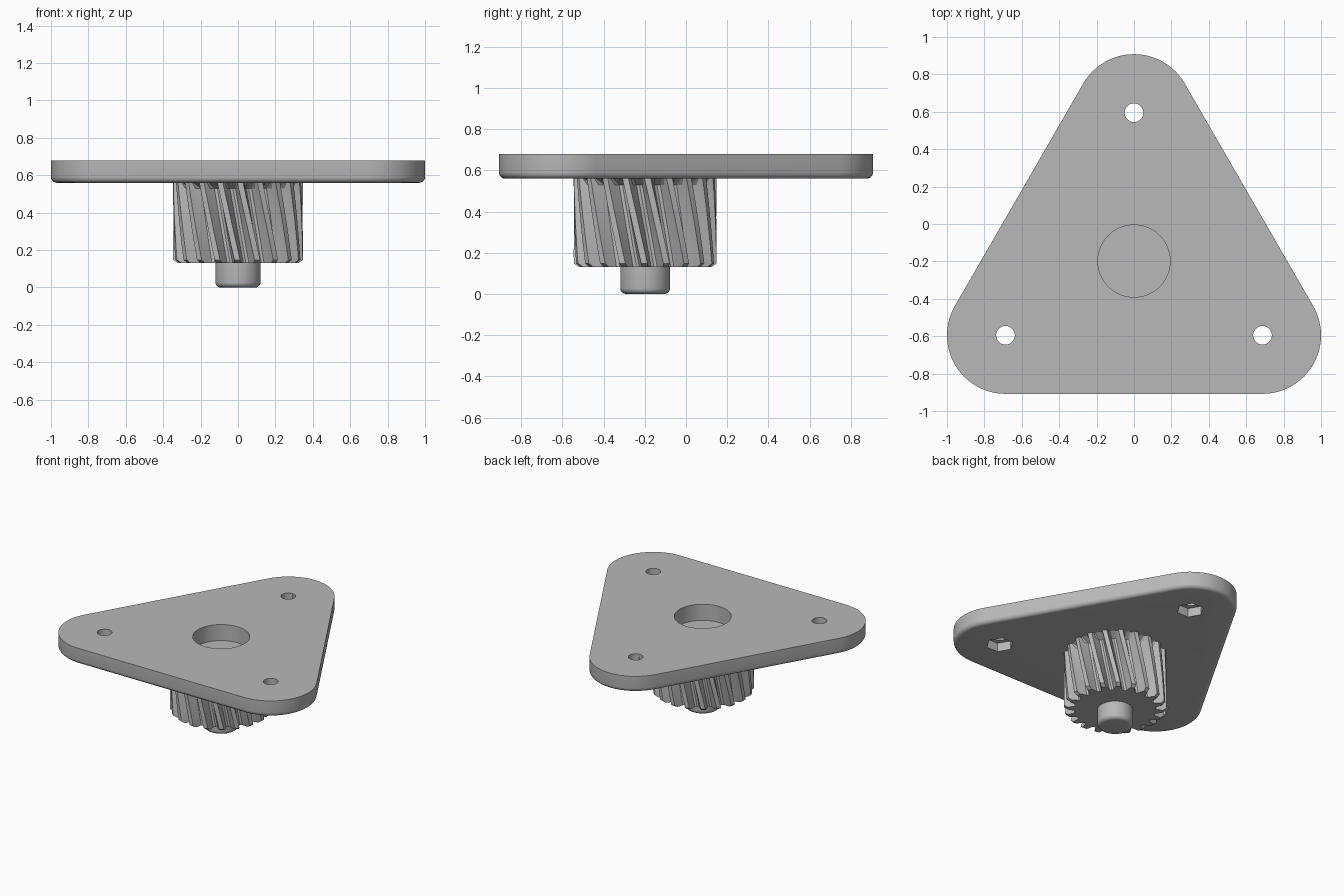
import bpy, bmesh
from math import cos, sin, pi, radians

if "Cube" in bpy.data.objects:
    bpy.data.objects.remove(bpy.data.objects["Cube"], do_unlink=True)

grey = bpy.data.materials.new("plain_grey")
grey.use_nodes = True
grey.diffuse_color = (0.48, 0.48, 0.48, 1)
grey.node_tree.nodes["Principled BSDF"].inputs["Base Color"].default_value = grey.diffuse_color

AXIS_Y = -0.198                      # gear axis, also the triangle's centre
PLATE_LOW, PLATE_TOP = 0.56, 0.68
GEAR_LOW = 0.13
CORNERS = [(0.687, -0.595), (0, 0.595), (-0.687, -0.595)]


def loft(name, rings):
    """Skin a stack of equal-length point rings and cap both ends."""
    bm = bmesh.new()
    rows = [[bm.verts.new(p) for p in ring] for ring in rings]
    for low, high in zip(rows, rows[1:]):
        for i in range(len(low)):
            j = (i + 1) % len(low)
            bm.faces.new((low[i], low[j], high[j], high[i]))
    bm.faces.new(rows[0][::-1])
    bm.faces.new(rows[-1])
    bmesh.ops.recalc_face_normals(bm, faces=bm.faces)
    mesh = bpy.data.meshes.new(name)
    bm.to_mesh(mesh)
    bm.free()
    mesh.materials.append(grey)
    obj = bpy.data.objects.new(name, mesh)
    bpy.context.collection.objects.link(obj)
    return obj


def circle(x, y, r, z, sides=64):
    return [(x + r * cos(2 * pi * i / sides), y + r * sin(2 * pi * i / sides), z)
            for i in range(sides)]


def prism(name, x, y, r, z0, z1, sides=64):
    return loft(name, [circle(x, y, r, z, sides) for z in (z0, z1)])


def fillet(size, steps=5):
    """Inset and height pairs of a rounded lower edge."""
    return [(size * (1 - sin(a)), size * (1 - cos(a)))
            for a in (pi / 2 * i / steps for i in range(steps + 1))]


def smooth(obj, angle):
    bpy.ops.object.select_all(action="DESELECT")
    obj.select_set(True)
    bpy.context.view_layer.objects.active = obj
    bpy.ops.object.shade_smooth_by_angle(angle=radians(angle))


# Rounded triangular plate with a filleted lower edge
def triangle(r, z, steps=24):
    ring = []
    for k, (x, y) in enumerate(CORNERS):
        for i in range(steps + 1):
            a = radians(-90 + 120 * (k + i / steps))
            ring.append((x + r * cos(a), y + r * sin(a), z))
    return ring


R = 0.313
plate = loft("mounting_plate",
             [triangle(R - inset, PLATE_LOW + h) for inset, h in fillet(0.03)]
             + [triangle(R, PLATE_TOP)])

# Centre pocket, bolt holes and hexagonal nut recesses
cutters = [prism("pocket_cutter", 0, AXIS_Y, 0.193, 0.5, 0.8, 96)]
for x, y in CORNERS:
    cutters.append(prism("bolt_hole_cutter", x, y, 0.05, 0.5, 0.8, 40))
    cutters.append(prism("nut_recess_cutter", x, y, 0.093, 0.5, PLATE_LOW + 0.065, 6))
bpy.context.view_layer.objects.active = plate
for cutter in cutters:
    cutter.hide_render = True
    cut = plate.modifiers.new("cut", "BOOLEAN")
    cut.operation = "DIFFERENCE"
    cut.solver = "EXACT"
    cut.object = cutter
    bpy.ops.object.modifier_apply(modifier=cut.name)
    bpy.data.objects.remove(cutter, do_unlink=True)
smooth(plate, 30)

# Helical gear: chamfered tips below, valleys flaring out under the plate
TEETH, ROOT, TIP, TWIST = 20, 0.272, 0.347, -0.28
TOOTH = [(-0.5, ROOT), (-0.33, ROOT + 0.006), (-0.22, 0.31), (-0.14, TIP),
         (0.14, TIP), (0.22, 0.31), (0.33, ROOT + 0.006)]


def gear_ring(z, floor=0, limit=1):
    turn = TWIST * (z - GEAR_LOW) / (PLATE_LOW - GEAR_LOW)
    ring = []
    for t in range(TEETH):
        for offset, r in TOOTH:
            a = 2 * pi * (t + offset) / TEETH + turn
            r = min(max(r, floor), limit)
            ring.append((r * cos(a), AXIS_Y + r * sin(a), z))
    return ring


FLARE = PLATE_LOW - 0.03
rings = [gear_ring(GEAR_LOW, limit=0.322)]
rings += [gear_ring(GEAR_LOW + 0.018 + (FLARE - GEAR_LOW - 0.018) * i / 8) for i in range(9)]
rings.append(gear_ring(PLATE_LOW, floor=0.33))
smooth(loft("helical_gear", rings), 20)

# Shaft stub with a rounded lower end
shaft = loft("shaft_stub",
             [circle(0, AXIS_Y, 0.121 - inset, h) for inset, h in fillet(0.028)]
             + [circle(0, AXIS_Y, 0.121, GEAR_LOW + 0.02)])
smooth(shaft, 30)
